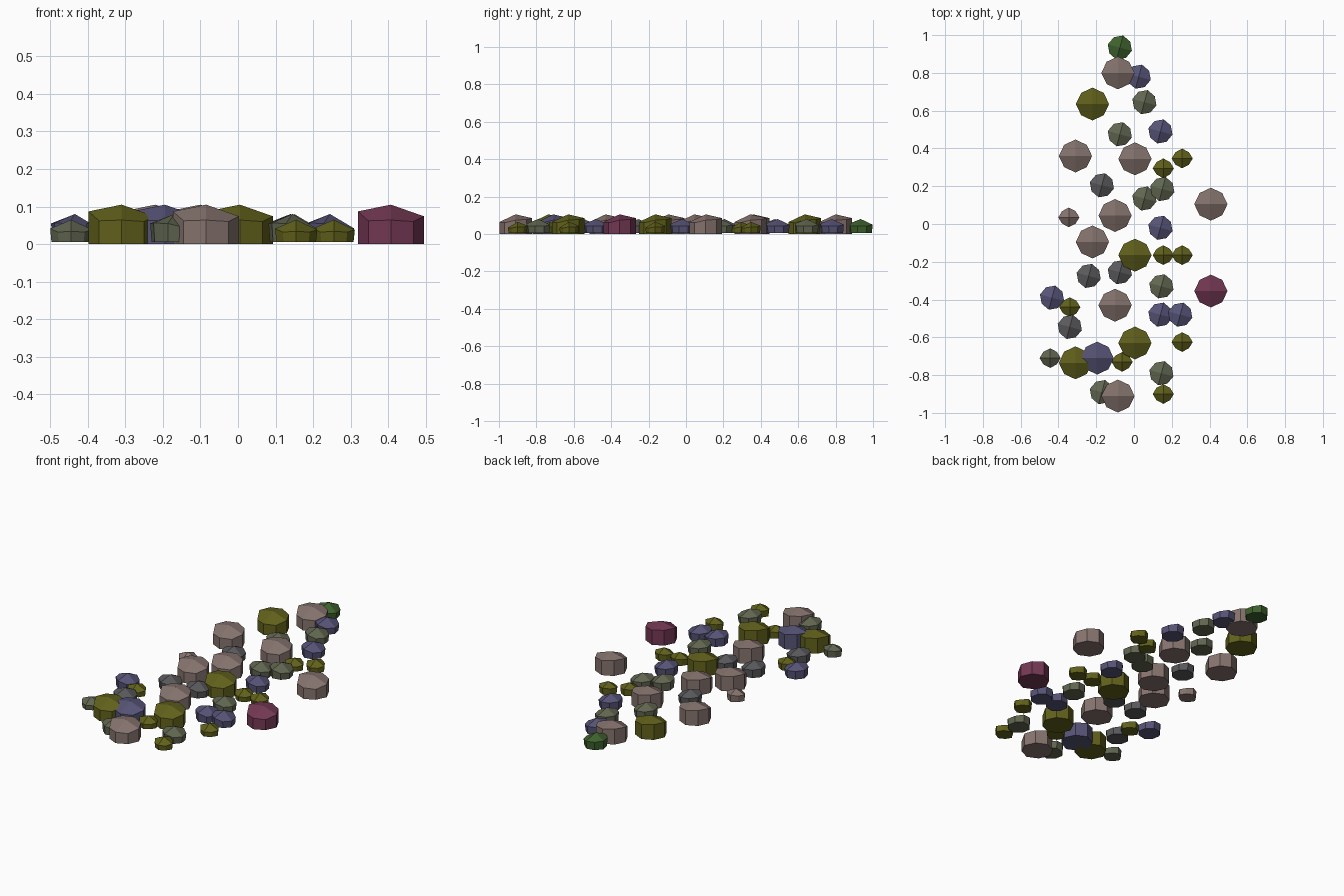
import bpy, bmesh, math

if "Cube" in bpy.data.objects:
    bpy.data.objects.remove(bpy.data.objects["Cube"])

# Colours (display values, converted to linear)
COLOURS = {
    "taupe": (0.52, 0.45, 0.43), "olive": (0.38, 0.38, 0.13),
    "slate_blue": (0.34, 0.33, 0.46), "sage": (0.38, 0.40, 0.32),
    "grey": (0.35, 0.35, 0.36), "green": (0.25, 0.38, 0.19),
    "plum": (0.45, 0.23, 0.33),
}
MATS = {}
for name, c in COLOURS.items():
    m = bpy.data.materials.new(name)
    m.diffuse_color = (*[v ** 2.2 for v in c], 1)
    m.use_nodes = True
    m.node_tree.nodes["Principled BSDF"].inputs["Base Color"].default_value = m.diffuse_color
    MATS[name] = m

# Stone sizes: x radius, y radius, base z, apex z, turn, rim heights (E, NE, N, NW, W, SW, S, SE)
SIZES = {
    "large": (0.088, 0.087, 0.0, 0.105, 0,
              (0.074, 0.078, 0.085, 0.089, 0.087, 0.062, 0.064, 0.060)),
    "medium": (0.066, 0.066, 0.005, 0.080, 75,
               (0.050, 0.052, 0.055, 0.056, 0.055, 0.043, 0.042, 0.042)),
    "small": (0.056, 0.052, 0.005, 0.065, 0,
              (0.038, 0.038, 0.044, 0.042, 0.041, 0.032, 0.034, 0.032)),
}


def make_stone_mesh(size, colour):
    """Eight-sided pebble: flat base, upright walls, four tilted quads on top."""
    rx, ry, base, apex, turn, rim_z = SIZES[size]
    bm = bmesh.new()
    low, rim = [], []
    for i, z in enumerate(rim_z):
        a = math.radians(45 * i)
        k = 1.0 if i % 2 == 0 else (0.90 if size == "small" else 0.96)
        px, py = k * rx * math.cos(a), k * ry * math.sin(a)
        t = math.radians(turn)
        x = px * math.cos(t) - py * math.sin(t)
        y = px * math.sin(t) + py * math.cos(t)
        s = 1.0 if size == "large" else 0.94
        low.append(bm.verts.new((x * s, y * s, base)))
        rim.append(bm.verts.new((x, y, z)))
    top = bm.verts.new((0, 0, apex))
    for i in range(8):
        j = (i + 1) % 8
        bm.faces.new((low[i], low[j], rim[j], rim[i]))
    for i in range(0, 8, 2):
        bm.faces.new((top, rim[i], rim[i + 1], rim[(i + 2) % 8]))
    bm.faces.new(low[::-1])
    mesh = bpy.data.meshes.new(f"{size}_{colour}_stone")
    bm.to_mesh(mesh)
    bm.free()
    mesh.materials.append(MATS[colour])
    return mesh


# Where each kind of stone lies
LAYOUT = {
    ("large", "taupe"): [(-.085, .80), (-.31, .36), (.005, .345), (.407, .105), (-.10, .045),
                         (-.22, -.095), (-.10, -.43), (-.085, -.911)],
    ("large", "olive"): [(-.22, .635), (.005, -.165), (.005, -.63), (-.31, -.735)],
    ("large", "slate_blue"): [(-.195, -.71)],
    ("large", "plum"): [(.407, -.355)],
    ("medium", "green"): [(-.075, .934)],
    ("medium", "slate_blue"): [(.025, .78), (.14, .49), (.14, -.02), (-.434, -.39),
                               (.14, -.48), (.245, -.48)],
    ("medium", "sage"): [(.055, .645), (-.075, .475), (.15, .185), (.055, .135),
                         (.145, -.33), (.145, -.79), (-.17, -.89)],
    ("medium", "grey"): [(-.17, .205), (-.24, -.275), (-.075, -.255), (-.34, -.545)],
    ("small", "olive"): [(.255, .347), (.155, .295), (.155, -.165), (.255, -.165),
                         (-.34, -.44), (.255, -.625), (-.063, -.73), (.155, -.90)],
    ("small", "taupe"): [(-.345, .035)],
    ("small", "sage"): [(-.444, -.71)],
}
for (size, colour), spots in LAYOUT.items():
    mesh = make_stone_mesh(size, colour)
    for n, (x, y) in enumerate(spots, 1):
        ob = bpy.data.objects.new(f"{size}_{colour}_stone_{n}", mesh)
        ob.location = (x, y, 0)
        bpy.context.collection.objects.link(ob)
